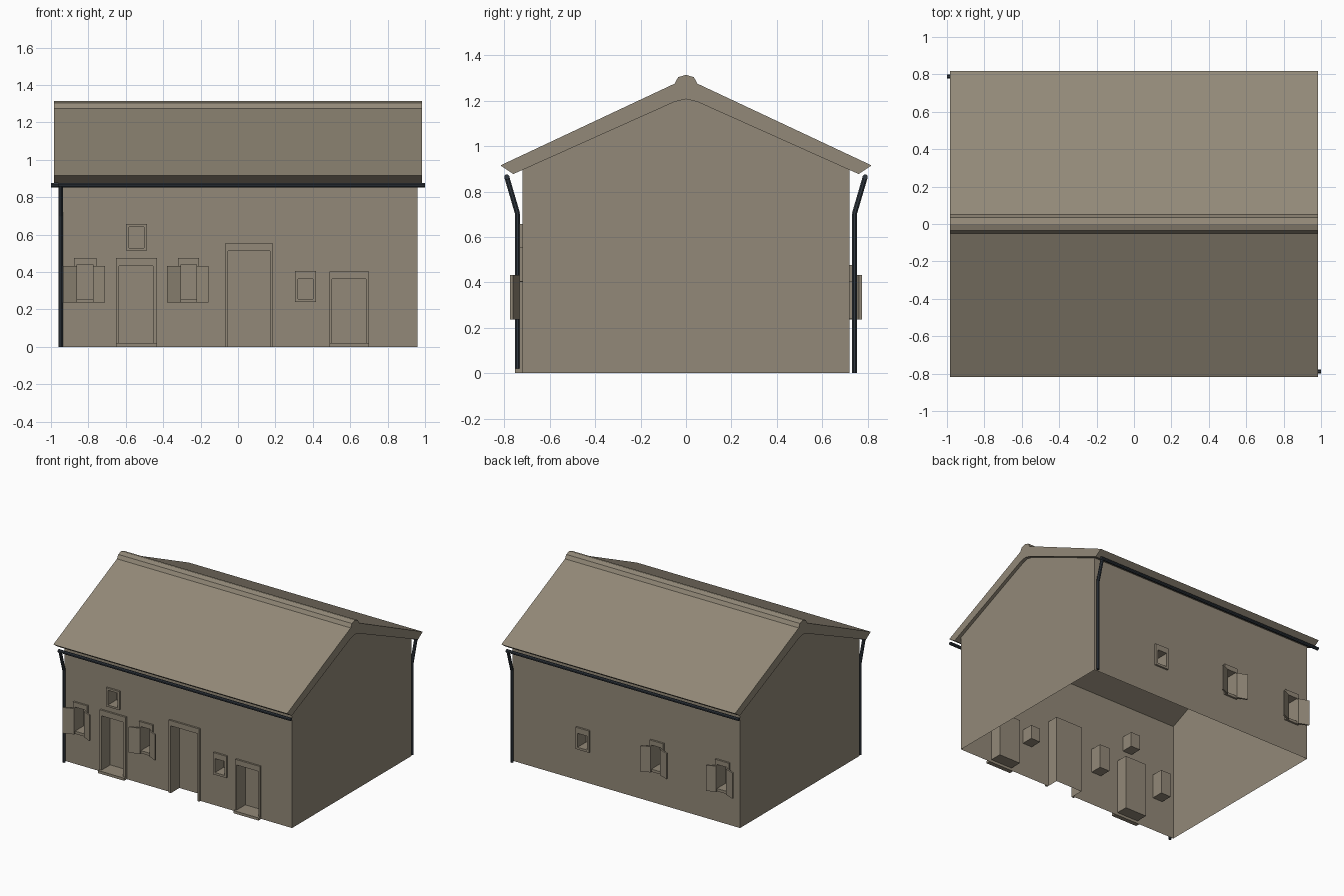
import bpy, bmesh, math
from mathutils import Vector

if "Cube" in bpy.data.objects:
    bpy.data.objects.remove(bpy.data.objects["Cube"])

def material(name, rgb):
    m = bpy.data.materials.new(name)
    m.diffuse_color = (*rgb, 1)
    m.use_nodes = True
    m.node_tree.nodes["Principled BSDF"].inputs["Base Color"].default_value = m.diffuse_color
    return m

STONE = material("beige_stone", (0.29, 0.25, 0.188))
METAL = material("dark_slate_metal", (0.03, 0.039, 0.05))

def finish(name, bm, mat, normals=True):
    if normals:
        bmesh.ops.recalc_face_normals(bm, faces=bm.faces)
    me = bpy.data.meshes.new(name)
    bm.to_mesh(me)
    bm.free()
    me.materials.append(mat)
    ob = bpy.data.objects.new(name, me)
    bpy.context.collection.objects.link(ob)

def face(bm, pts):
    bm.faces.new([bm.verts.new(p) for p in pts])

def prism(bm, pts, offset):
    """Closed solid: polygon swept along an offset."""
    a = [bm.verts.new(p) for p in pts]
    b = [bm.verts.new(Vector(p) + Vector(offset)) for p in pts]
    bm.faces.new(a)
    bm.faces.new(b[::-1])
    for i in range(len(a)):
        j = (i + 1) % len(a)
        bm.faces.new((a[i], b[i], b[j], a[j]))

def box(bm, x0, x1, y0, y1, z0, z1):
    prism(bm, [(x0, y0, z0), (x1, y0, z0), (x1, y1, z0), (x0, y1, z0)], (0, 0, z1 - z0))

def tube(bm, a, b, r=0.012):
    a, b = Vector(a), Vector(b)
    d = (b - a).normalized()
    u = d.cross(Vector((1, 0, 0)) if abs(d.x) < 0.5 else Vector((0, 0, 1))).normalized()
    v = d.cross(u)
    ring = [math.radians(22.5 + 45 * i) for i in range(8)]
    prism(bm, [a + r * (u * math.cos(t) + v * math.sin(t)) for t in ring], b - a)

WX, WY, EAVE, DEPTH = 0.96, 0.72, 0.895, 0.09

# Opening (x0, x1, z0, z1), frame (x0, x1, z0, z1)
shutter_windows = [((-0.86, -0.775, 0.257, 0.44), (-0.877, -0.757, 0.237, 0.476)),
                   ((-0.305, -0.222, 0.257, 0.44), (-0.322, -0.208, 0.237, 0.476))]
small_window = ((0.32, 0.40, 0.257, 0.363), (0.305, 0.417, 0.24, 0.406))
upper_window = ((-0.583, -0.503, 0.53, 0.642), (-0.60, -0.487, 0.516, 0.658))
sill_doors = [((-0.636, -0.455, 0.02, 0.433), (-0.652, -0.433, 0.02, 0.476)),
              ((0.503, 0.685, 0.02, 0.363), (0.49, 0.70, 0.02, 0.404))]
main_door = ((-0.053, 0.171, 0.0, 0.513), (-0.07, 0.187, 0.0, 0.553))
windows = shutter_windows + [small_window]
SIDES = {"front": (-1, windows + [upper_window, main_door] + sill_doors), "back": (1, windows)}

# Long walls with openings and recesses
for side, (s, items) in SIDES.items():
    bm = bmesh.new()
    holes = [o for o, f in items]
    xs = sorted({-WX, WX} | {v for h in holes for v in h[:2]})
    zs = sorted({0.0, EAVE} | {v for h in holes for v in h[2:]})
    y, yi = s * WY, s * (WY - DEPTH)
    for x0, x1 in zip(xs, xs[1:]):
        for z0, z1 in zip(zs, zs[1:]):
            cx, cz = (x0 + x1) / 2, (z0 + z1) / 2
            if not any(h[0] < cx < h[1] and h[2] < cz < h[3] for h in holes):
                face(bm, [(x0, y, z0), (x1, y, z0), (x1, y, z1), (x0, y, z1)][::-s])
    for x0, x1, z0, z1 in holes:
        rim = [(x0, z0), (x1, z0), (x1, z1), (x0, z1)]
        face(bm, [(a, yi, b) for a, b in rim][::-s])
        for i in range(4):
            if i == 0 and z0 == 0:
                continue
            (a, b), (c, d) = rim[i], rim[(i + 1) % 4]
            face(bm, [(a, y, b), (c, y, d), (c, yi, d), (a, yi, b)][::s])
    bmesh.ops.remove_doubles(bm, verts=bm.verts, dist=1e-5)
    finish(side + "_wall", bm, STONE, normals=False)

    # Raised surrounds
    bm = bmesh.new()
    ya, yb = sorted((s * WY, s * (WY + 0.014)))
    for (ox0, ox1, oz0, oz1), (x0, x1, z0, z1) in items:
        box(bm, x0, ox0, ya, yb, z0, z1)
        box(bm, ox1, x1, ya, yb, z0, z1)
        box(bm, ox0, ox1, ya, yb, oz1, z1)
        if oz0 > z0:
            box(bm, ox0, ox1, ya, yb, z0, oz0)
    finish(side + "_surrounds", bm, STONE)

    # Half-open shutters, hinged at the opening edges
    bm = bmesh.new()
    for (x0, x1, z0, z1), f in shutter_windows:
        for hinge, tip in ((x0, x0 - 0.075), (x1, x1 + 0.065)):
            h, t = s * 0.734, s * 0.762
            prism(bm, [(hinge, h, 0.237), (tip, t, 0.237),
                       (tip, t + s * 0.013, 0.237), (hinge, h + s * 0.013, 0.237)],
                  (0, 0, 0.196))
    finish(side + "_shutters", bm, STONE)

# Door steps
bm = bmesh.new()
for o, f in sill_doors:
    box(bm, f[0], f[1], -0.753, -WY, 0, 0.02)
finish("door_steps", bm, STONE)

# Gable walls
half = [(-WY, 0), (-WY, EAVE), (-0.05, 1.195)]
outline = half + [(0, 1.207)] + [(-y, z) for y, z in half[::-1]]
for name, s in (("left_gable", -1), ("right_gable", 1)):
    bm = bmesh.new()
    face(bm, [(s * WX, y, z) for y, z in outline][::-s])
    finish(name, bm, STONE, normals=False)

# Roof slab with ridge cap, swept along x
top = [(-0.817, 0.915), (-0.05, 1.275), (-0.035, 1.303)]
under = [(0.76, 0.877), (0.05, 1.195)]
profile = (top + [(0, 1.314)] + [(-y, z) for y, z in top[::-1]]
           + under + [(0, 1.207)] + [(-y, z) for y, z in under[::-1]])
bm = bmesh.new()
prism(bm, [(-0.985, y, z) for y, z in profile], (1.97, 0, 0))
finish("roof", bm, STONE)

# Gutters and downpipes, the back one turned half a turn
for side, s in (("front", 1), ("back", -1)):
    path = [(1.0, -0.789, 0.864), (-0.948, -0.789, 0.864), (-0.948, -0.741, 0.70), (-0.948, -0.741, 0)]
    path = [Vector((s * x, s * y, z)) for x, y, z in path]
    for part, i in (("gutter", 0), ("pipe_elbow", 1), ("downpipe", 2)):
        bm = bmesh.new()
        ext = 0.012 * (path[i + 1] - path[i]).normalized() if i == 0 else Vector()
        tube(bm, path[i], path[i + 1] + ext)
        finish(side + "_" + part, bm, METAL)
